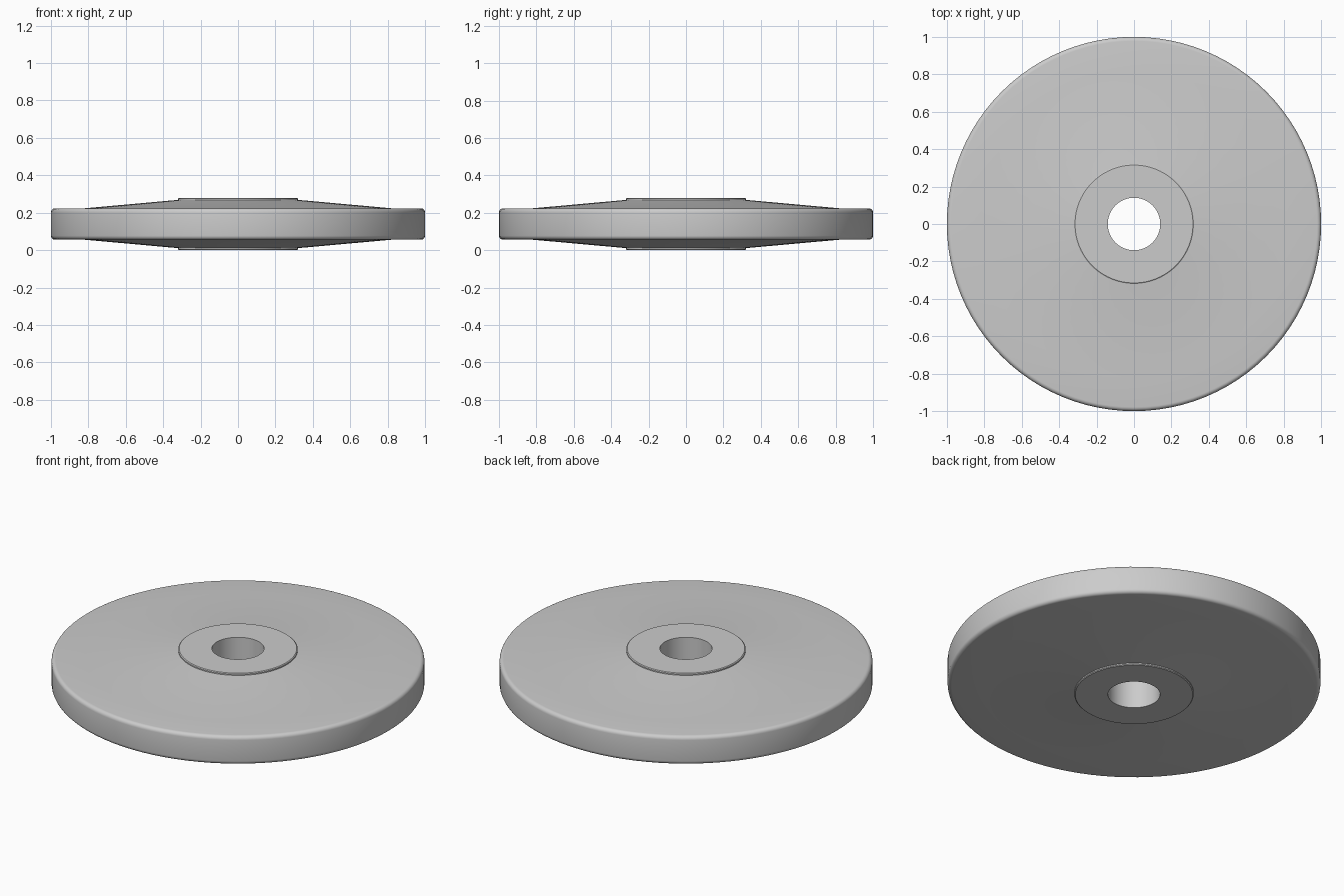
import bpy, bmesh, math
from mathutils import Matrix, Vector

default = bpy.data.objects.get("Cube")
if default:
    bpy.data.objects.remove(default, do_unlink=True)

MID = 0.14       # height of the disc's middle plane
SEGMENTS = 96

grey = bpy.data.materials.new("plain grey")
grey.use_nodes = True
colour = (0.6, 0.6, 0.6, 1)
grey.diffuse_color = colour
grey.node_tree.nodes["Principled BSDF"].inputs["Base Color"].default_value = colour

# Upper half of the section (radius, height above middle): bore, hub, cone, rim
upper = [(0.14, 0.14), (0.315, 0.14), (0.32, 0.136), (0.32, 0.129), (0.82, 0.084)]
corner = 0.022
for i in range(6):
    a = math.radians(90 - 18 * i)
    upper.append((1 - corner + corner * math.cos(a), 0.084 - corner + corner * math.sin(a)))
section = upper + [(r, -h) for r, h in reversed(upper)]

# Spin the closed section into a ring
bm = bmesh.new()
verts = [bm.verts.new((r, 0, MID + h)) for r, h in section]
edges = [bm.edges.new((v, verts[i - 1])) for i, v in enumerate(verts)]
bmesh.ops.spin(bm, geom=verts + edges, cent=(0, 0, 0), axis=(0, 0, 1),
               angle=math.tau, steps=SEGMENTS, use_merge=True)
bmesh.ops.remove_doubles(bm, verts=bm.verts, dist=0.0001)
bmesh.ops.recalc_face_normals(bm, faces=bm.faces)

mesh = bpy.data.meshes.new("wheel_disc")
bm.to_mesh(mesh)
bm.free()
mesh.materials.append(grey)
disc = bpy.data.objects.new("wheel_disc", mesh)
bpy.context.collection.objects.link(disc)

bpy.context.view_layer.objects.active = disc
disc.select_set(True)
bpy.ops.object.shade_smooth_by_angle(angle=math.radians(30))
